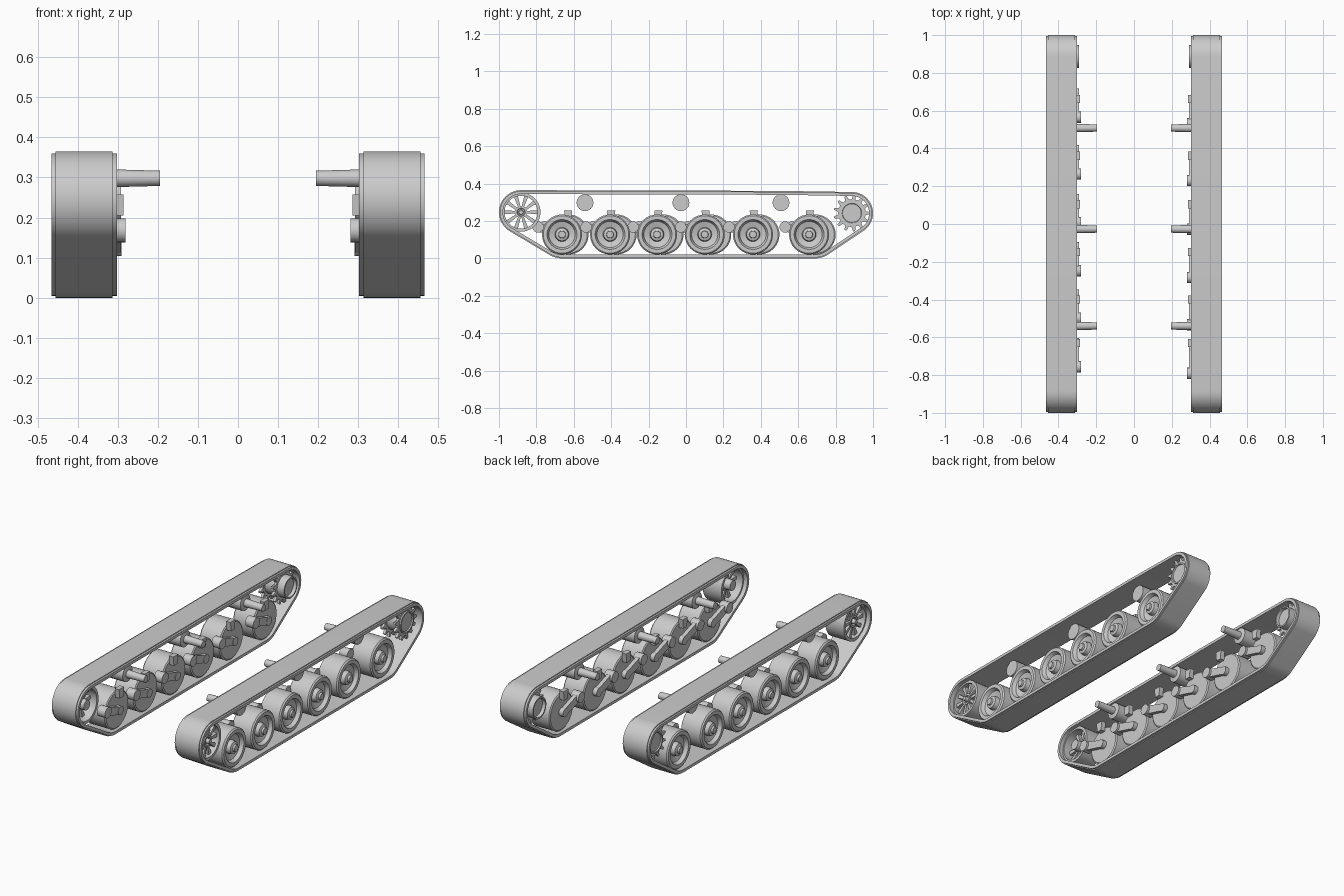
import bpy, bmesh, math
from mathutils import Vector
from mathutils.geometry import convex_hull_2d

if "Cube" in bpy.data.objects:
    bpy.data.objects.remove(bpy.data.objects["Cube"])

grey = bpy.data.materials.new("plain_grey")
grey.use_nodes = True
colour = (0.6, 0.6, 0.6, 1)
grey.diffuse_color = colour
grey.node_tree.nodes["Principled BSDF"].inputs["Base Color"].default_value = colour

IDLER, SPROCKET = (-0.882, 0.247), (0.887, 0.242)
WHEELS = [-0.663, -0.406, -0.155, 0.10, 0.358, 0.658]
STOPS = [-0.63, -0.40, -0.148, 0.105, 0.362, 0.662]
ROLLERS = [-0.54, -0.027, 0.508]
WHEEL_Z = 0.128


def finish(name, bm):
    """Turn a bmesh into a shaded object."""
    bmesh.ops.recalc_face_normals(bm, faces=bm.faces)
    mesh = bpy.data.meshes.new(name)
    bm.to_mesh(mesh)
    bm.free()
    mesh.materials.append(grey)
    obj = bpy.data.objects.new(name, mesh)
    bpy.context.collection.objects.link(obj)
    bpy.ops.object.select_all(action="DESELECT")
    obj.select_set(True)
    bpy.context.view_layer.objects.active = obj
    bpy.ops.object.shade_smooth_by_angle(angle=math.radians(30))


def bridge(bm, a, b):
    n = len(a)
    for i in range(n):
        bm.faces.new((a[i], a[(i + 1) % n], b[(i + 1) % n], b[i]))


def ring(bm, x, points):
    return [bm.verts.new((x, y, z)) for y, z in points]


def circle(center, r, n):
    return [(center[0] + r * math.cos(math.tau * i / n),
             center[1] + r * math.sin(math.tau * i / n)) for i in range(n)]


def lathe(name, side, center, profile, n=32, closed=False):
    """Spin an (x, radius) profile round a sideways axis."""
    bm = bmesh.new()
    rings = [ring(bm, side * x, circle(center, r, n)) for x, r in profile]
    for a, b in zip(rings, rings[1:]):
        bridge(bm, a, b)
    if closed:
        bridge(bm, rings[-1], rings[0])
    else:
        bm.faces.new(rings[0])
        bm.faces.new(rings[-1])
    finish(name, bm)


def slab(name, side, x0, x1, points):
    """Extrude a (y, z) outline sideways."""
    bm = bmesh.new()
    a, b = ring(bm, side * x0, points), ring(bm, side * x1, points)
    bridge(bm, a, b)
    bm.faces.new(a)
    bm.faces.new(b)
    finish(name, bm)


def bar(name, side, x0, x1, start, end, w0, w1):
    """Tapered flat bar between two (y, z) points."""
    p, q = Vector(start), Vector(end)
    d = (q - p).normalized()
    n = Vector((-d.y, d.x))
    slab(name, side, x0, x1, [p + n * w0, q + n * w1, q - n * w1, p - n * w0])


def outline(inset):
    """Taut loop round the end wheels and rollers."""
    guides = [(IDLER, 0.118), (SPROCKET, 0.113), ((-0.663, WHEEL_Z), 0.128),
              ((0.69, WHEEL_Z), 0.128), ((-0.54, 0.30), 0.064), ((0.508, 0.30), 0.061)]
    pts = [Vector(p) for c, r in guides for p in circle(c, r - inset, 48)]
    return [pts[i] for i in convex_hull_2d(pts)]


def band(name, side, x0, x1, inset, thickness):
    outer = outline(inset)
    n = len(outer)
    middle = Vector((0, 0.18))
    inner = []
    for i, p in enumerate(outer):
        d = (p - outer[i - 1]).normalized() + (outer[(i + 1) % n] - p).normalized()
        normal = Vector((d.y, -d.x)).normalized()
        if normal.dot(p - middle) < 0:
            normal = -normal
        inner.append(p - normal * thickness)
    bm = bmesh.new()
    loops = [ring(bm, side * x, pts) for x, pts in
             ((x0, outer), (x1, outer), (x1, inner), (x0, inner))]
    for i in range(4):
        bridge(bm, loops[i], loops[(i + 1) % 4])
    finish(name, bm)


def build_track(side, label, shift):
    # Track loop with narrower raised tread
    band(label + "_track_rim", side, 0.302, 0.465, 0.005, 0.016)
    band(label + "_track_tread", side, 0.313, 0.455, 0, 0.018)

    # Road wheels on trailing arms
    for i, y in enumerate(WHEELS, 1):
        tag = f"_{i}"
        hub = (y + shift, WHEEL_Z)
        pivot = (y + shift - 0.128, 0.168)
        lathe(label + "_road_wheel" + tag, side, hub,
              [(0.315, 0.10), (0.32, 0.107), (0.438, 0.107), (0.445, 0.1), (0.445, 0.08),
               (0.425, 0.07), (0.415, 0.038), (0.44, 0.034), (0.445, 0.02),
               (0.455, 0.018)])
        lathe(label + "_arm_pivot" + tag, side, pivot, [(0.28, 0.03), (0.33, 0.03)], 20)
        lathe(label + "_arm_hub" + tag, side, hub, [(0.29, 0.024), (0.33, 0.024)], 20)
        bar(label + "_swing_arm" + tag, side, 0.292, 0.314, pivot, hub, 0.024, 0.02)

    # Bump stops over the wheels
    for i, y in enumerate(STOPS, 1):
        bar(f"{label}_bump_stop_{i}", side, 0.285, 0.312, (y, 0.205), (y, 0.257), 0.016, 0.022)

    # Return rollers with tapered axles
    for i, y in enumerate(ROLLERS, 1):
        lathe(f"{label}_return_roller_{i}", side, (y, 0.298),
              [(0.195, 0.019), (0.305, 0.022), (0.31, 0.045), (0.40, 0.045)], 24)

    # Spoked front idler
    lathe(label + "_idler_rim", side, IDLER,
          [(0.325, 0.104), (0.44, 0.104), (0.44, 0.088), (0.325, 0.088)], 40, True)
    lathe(label + "_idler_hub", side, IDLER,
          [(0.325, 0.028), (0.43, 0.032), (0.43, 0.022), (0.42, 0.02), (0.42, 0.014),
           (0.445, 0.012)], 24)
    for i, (inner, tip) in enumerate(zip(circle(IDLER, 0.022, 10), circle(IDLER, 0.094, 10)), 1):
        bar(f"{label}_idler_spoke_{i}", side, 0.365, 0.425, inner, tip, 0.006, 0.011)

    # Rear sprocket: drum with two toothed rings
    lathe(label + "_sprocket_drum", side, SPROCKET,
          [(0.31, 0.05), (0.292, 0.052), (0.292, 0.06), (0.435, 0.06), (0.435, 0.052),
           (0.428, 0.05)], 32)
    teeth = 13
    gear = []
    for k in range(teeth):
        for t, r in ((-0.3, 0.074), (-0.12, 0.098), (0.12, 0.098), (0.3, 0.074)):
            a = math.tau * (k + t) / teeth
            gear.append((SPROCKET[0] + r * math.cos(a), SPROCKET[1] + r * math.sin(a)))
    slab(label + "_inner_toothed_ring", side, 0.335, 0.35, gear)
    slab(label + "_outer_toothed_ring", side, 0.412, 0.427, gear)


# The two sides carry slightly staggered wheels
build_track(1, "left", 0)
build_track(-1, "right", 0.035)
